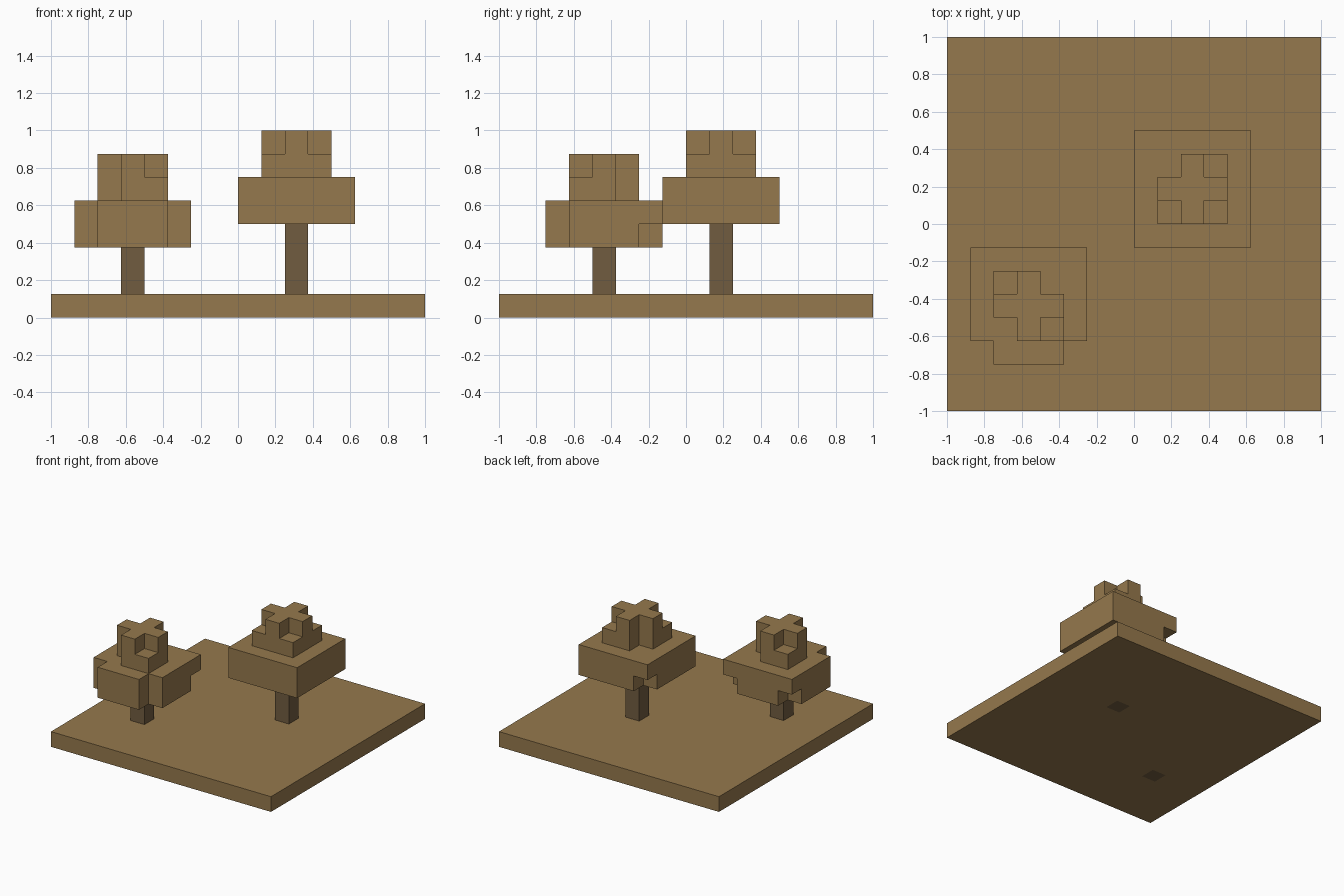
import bpy, bmesh, math
from mathutils import Vector

if "Cube" in bpy.data.objects:
    bpy.data.objects.remove(bpy.data.objects["Cube"], do_unlink=True)

CELL = 0.125   # edge of one block
SIZE = 16      # blocks along the ground slab


def material(name, srgb):
    color = [(c / 255) ** 2.2 for c in srgb] + [1.0]
    mat = bpy.data.materials.new(name)
    mat.use_nodes = True
    mat.diffuse_color = color
    mat.node_tree.nodes["Principled BSDF"].inputs["Base Color"].default_value = color
    return mat


tan = material("tan", (148, 120, 78))
bark = material("dark_bark", (113, 93, 66))

BACK_LEFT, BACK_RIGHT = (1, 1), (-1, 1)
FRONT_LEFT, FRONT_RIGHT = (1, -1), (-1, -1)
ALL = {BACK_LEFT, BACK_RIGHT, FRONT_LEFT, FRONT_RIGHT}


def trunk(x, y, height):
    return {(x, y, z) for z in range(height)}


def canopy(x, y, base, corners):
    """Two wide layers, then two narrow ones; corners lists the kept corners per layer."""
    cells = set()
    for layer, kept in enumerate(corners):
        r = 2 if layer < 2 else 1
        for dx in range(-r, r + 1):
            for dy in range(-r, r + 1):
                is_corner = abs(dx) == r and abs(dy) == r
                if not is_corner or (dx // r, dy // r) in kept:
                    cells.add((x + dx, y + dy, base + layer))
    return cells


def build(name, cells, solid, mat):
    """Skin the blocks, leaving out faces hidden against other blocks."""
    bm = bmesh.new()
    for cell in cells:
        for axis in range(3):
            for sign in (-1, 1):
                step = [0, 0, 0]
                step[axis] = sign
                if tuple(c + s for c, s in zip(cell, step)) in solid:
                    continue
                n = Vector(step)
                u = Vector([float(i == (axis + 1) % 3) for i in range(3)])
                v = n.cross(u)
                mid = Vector(cell) + Vector((0.5, 0.5, 0.5)) + n / 2
                ring = [mid + (u * a + v * b) / 2
                        for a, b in ((-1, -1), (1, -1), (1, 1), (-1, 1))]
                half = Vector((SIZE / 2, SIZE / 2, 0))
                bm.faces.new([bm.verts.new((p - half) * CELL) for p in ring])
    bmesh.ops.remove_doubles(bm, verts=bm.verts, dist=0.001)
    bmesh.ops.dissolve_limit(bm, angle_limit=math.radians(1),
                             verts=bm.verts, edges=bm.edges)
    mesh = bpy.data.meshes.new(name)
    bm.to_mesh(mesh)
    bm.free()
    mesh.materials.append(mat)
    bpy.context.collection.objects.link(bpy.data.objects.new(name, mesh))


# Trees: the trunks run through the slab to its underside
short_trunk = trunk(3, 4, 3)
tall_trunk = trunk(10, 9, 4)
short_canopy = canopy(3, 4, 3, [set(), {BACK_LEFT, BACK_RIGHT},
                                {BACK_RIGHT, FRONT_LEFT}, set()])
tall_canopy = canopy(10, 9, 4, [ALL - {BACK_RIGHT}, ALL,
                                ALL - {BACK_RIGHT}, set()])

# Ground slab, with the trunk blocks left out
ground = {(x, y, 0) for x in range(SIZE) for y in range(SIZE)}
ground -= short_trunk | tall_trunk

parts = [("ground_slab", ground, tan),
         ("short_tree_trunk", short_trunk, bark),
         ("short_tree_canopy", short_canopy, tan),
         ("tall_tree_trunk", tall_trunk, bark),
         ("tall_tree_canopy", tall_canopy, tan)]
solid = set().union(*(cells for _, cells, _ in parts))
for name, cells, mat in parts:
    build(name, cells, solid, mat)
